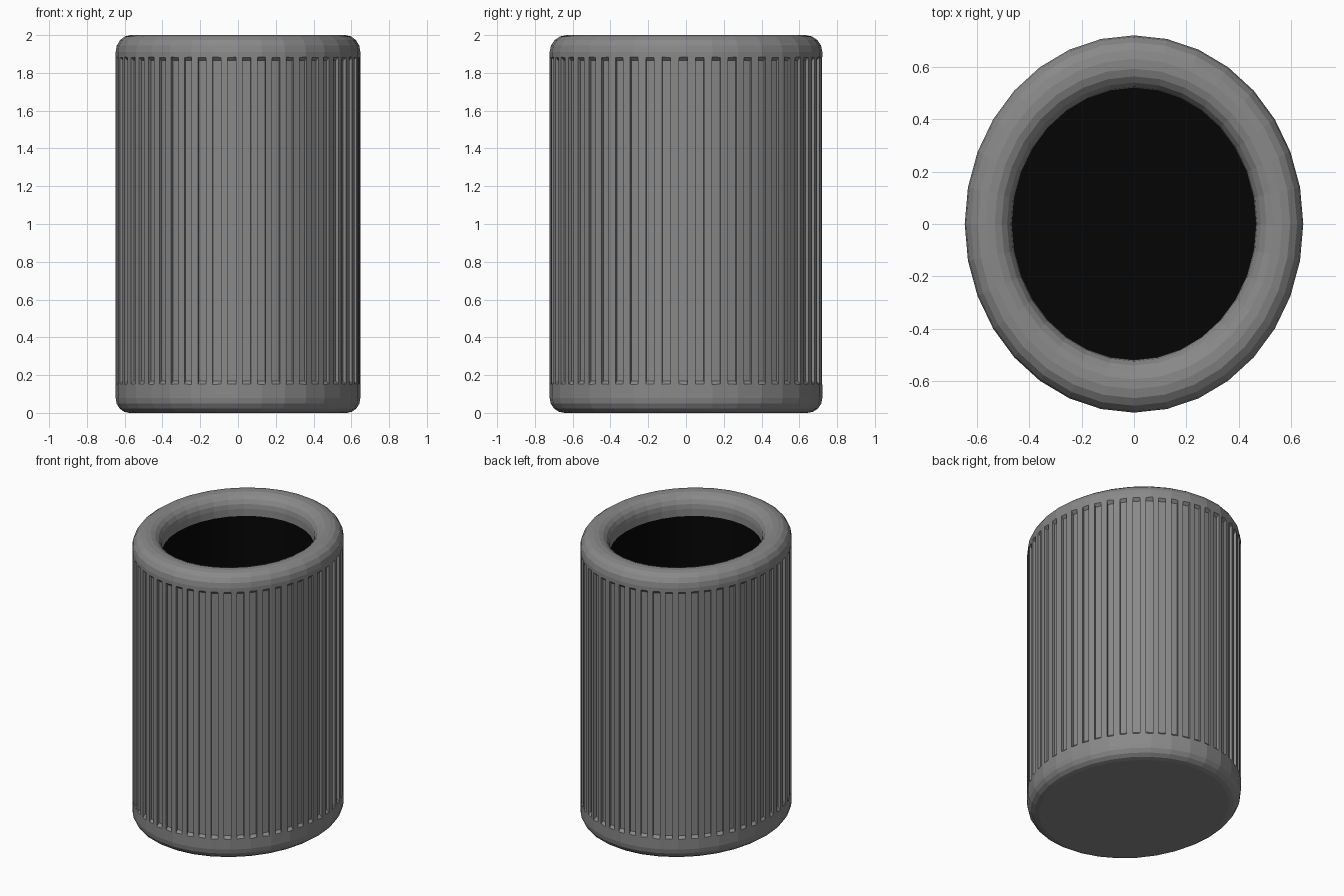
import bpy, bmesh, math
from mathutils import Vector

if "Cube" in bpy.data.objects:
    bpy.data.objects.remove(bpy.data.objects["Cube"])

RX, RY, SIDES, FLUTES, PHASE = 0.648, 0.722, 32, 51, -0.022
RATIO = RX / RY


def make_object(name, bm):
    bmesh.ops.recalc_face_normals(bm, faces=bm.faces)
    me = bpy.data.meshes.new(name)
    bm.to_mesh(me)
    bm.free()
    ob = bpy.data.objects.new(name, me)
    bpy.context.collection.objects.link(ob)
    return ob


def arc(cr, cz, r, a0, a1, n):
    return [(cr + r * math.cos(math.radians(a0 + (a1 - a0) * i / n)),
             cz + r * math.sin(math.radians(a0 + (a1 - a0) * i / n))) for i in range(n + 1)]


def material(name, v):
    m = bpy.data.materials.new(name)
    m.diffuse_color = (v, v, v, 1)
    m.use_nodes = True
    m.node_tree.nodes["Principled BSDF"].inputs["Base Color"].default_value = m.diffuse_color
    return m


# cup body: rounded profile swept around an ellipse, with a deep cavity
profile = (arc(RY - 0.08, 0.08, 0.08, -90, 0, 4)
           + arc(RY - 0.09, 1.91, 0.09, 0, 90, 4)
           + arc(0.61, 1.91, 0.09, 100, 180, 4)
           + [(0.52, 1.86), (0.52, 0.12)])
bm = bmesh.new()
rings = []
for r, z in profile:
    rings.append([bm.verts.new((r * RATIO * math.cos(2 * math.pi * k / SIDES),
                                r * math.sin(2 * math.pi * k / SIDES), z))
                  for k in range(SIDES)])
for a, b in zip(rings, rings[1:]):
    for k in range(SIDES):
        n = (k + 1) % SIDES
        bm.faces.new((a[k], a[n], b[n], b[k]))
bm.faces.new(rings[0][::-1])
bm.faces.new(rings[-1])
body = make_object("cup_body", bm)

# flute cutters: tapered bars around the wall
bm = bmesh.new()
for i in range(FLUTES):
    t = 2 * math.pi * i / FLUTES + PHASE
    c = Vector((RX * math.cos(t), RY * math.sin(t), 0))
    nrm = Vector((math.cos(t) / RX, math.sin(t) / RY, 0)).normalized()
    tan = Vector((-nrm.y, nrm.x, 0))
    loops = []
    for d, z0, z1 in ((-0.02, 0.17, 1.865), (0.02, 0.13, 1.905)):
        loops.append([bm.verts.new(c + nrm * d + tan * s * 0.0225 + Vector((0, 0, z)))
                      for s, z in ((-1, z0), (1, z0), (1, z1), (-1, z1))])
    a, b = loops
    bm.faces.new(a[::-1])
    bm.faces.new(b)
    for k in range(4):
        n = (k + 1) % 4
        bm.faces.new((a[k], a[n], b[n], b[k]))
cutter = make_object("flute_cutter", bm)

mod = body.modifiers.new("flutes", 'BOOLEAN')
mod.operation = 'DIFFERENCE'
mod.solver = 'EXACT'
mod.object = cutter
bpy.context.view_layer.objects.active = body
body.select_set(True)
bpy.ops.object.modifier_apply(modifier=mod.name)
bpy.data.objects.remove(cutter)

# dark grey shell, black interior
body.data.materials.clear()
body.data.materials.append(material("dark_grey", 0.25))
body.data.materials.append(material("black_interior", 0.0015))
for p in body.data.polygons:
    inside = all(math.hypot(body.data.vertices[v].co.x / RATIO,
                            body.data.vertices[v].co.y) < 0.525 for v in p.vertices)
    p.material_index = 1 if inside and 0.05 < p.center.z < 1.88 else 0
